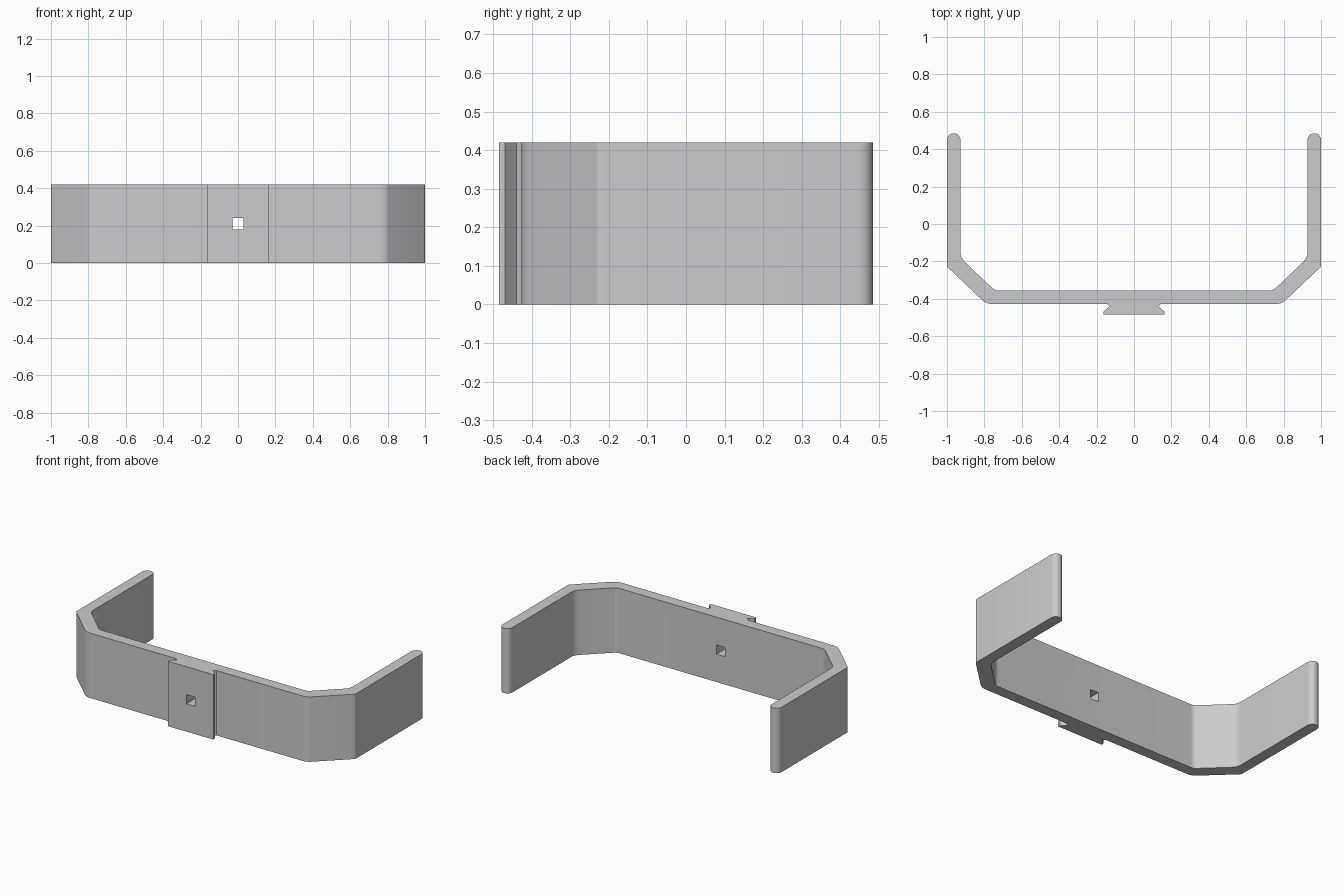
import bpy, bmesh
from math import pi, sin, cos
from mathutils import Vector

HEIGHT = 0.42

old = bpy.data.objects.get("Cube")
if old:
    bpy.data.objects.remove(old, do_unlink=True)

grey = bpy.data.materials.new("plain_grey")
grey.use_nodes = True
colour = (0.6, 0.6, 0.6, 1)
grey.diffuse_color = colour
grey.node_tree.nodes["Principled BSDF"].inputs["Base Color"].default_value = colour


def fillet(a, corner, b, cut, steps=5):
    """Round a profile corner with a short quadratic curve."""
    a, corner, b = Vector(a), Vector(corner), Vector(b)
    start = corner + (a - corner).normalized() * cut
    end = corner + (b - corner).normalized() * cut
    curve = []
    for i in range(steps + 1):
        t = i / steps
        curve.append(start * (1 - t) ** 2 + corner * 2 * t * (1 - t) + end * t * t)
    return curve


def prism(name, profile, z0, z1):
    """Extrude a closed plan outline between two heights."""
    bm = bmesh.new()
    face = bm.faces.new([bm.verts.new((p[0], p[1], z0)) for p in profile])
    top = bmesh.ops.extrude_face_region(bm, geom=[face])
    verts = [v for v in top["geom"] if isinstance(v, bmesh.types.BMVert)]
    bmesh.ops.translate(bm, verts=verts, vec=(0, 0, z1 - z0))
    bmesh.ops.recalc_face_normals(bm, faces=bm.faces)
    mesh = bpy.data.meshes.new(name)
    bm.to_mesh(mesh)
    bm.free()
    mesh.materials.append(grey)
    obj = bpy.data.objects.new(name, mesh)
    bpy.context.collection.objects.link(obj)
    return obj


# Half outline: dovetail pad, front wall, chamfered corner, arm, rounded tip
pad = [(0.163, -0.485), (0.163, -0.469), (0.13, -0.44), (0.145, -0.427)]
front, outer, arm_end = (0.79, -0.427), (1, -0.228), (1, 0.449)
inner_end, inner, back = (0.928, 0.449), (0.928, -0.18), (0.745, -0.355)

half = [Vector(p) for p in pad]
half += fillet(pad[-1], front, outer, 0.03)
half += fillet(front, outer, arm_end, 0.01)
half += [Vector((0.964 + 0.036 * cos(pi * i / 12), 0.449 + 0.036 * sin(pi * i / 12)))
         for i in range(13)]
half += fillet(inner_end, inner, back, 0.03)
half += fillet(inner, back, (0, back[1]), 0.02)
outline = half + [Vector((-p.x, p.y)) for p in reversed(half)]
bracket = prism("bracket", outline, 0, HEIGHT)

# Square hole through the pad and front wall
s = 0.03
cutter = prism("hole_cutter", [(-s, -0.6), (s, -0.6), (s, -0.2), (-s, -0.2)],
               HEIGHT / 2 - s, HEIGHT / 2 + s)
cutter.hide_render = True
cut = bracket.modifiers.new("square_hole", "BOOLEAN")
cut.operation = "DIFFERENCE"
cut.solver = "EXACT"
cut.object = cutter
bpy.ops.object.select_all(action="DESELECT")
bracket.select_set(True)
bpy.context.view_layer.objects.active = bracket
bpy.ops.object.modifier_apply(modifier=cut.name)
bpy.data.objects.remove(cutter, do_unlink=True)

bpy.ops.object.shade_smooth_by_angle()
